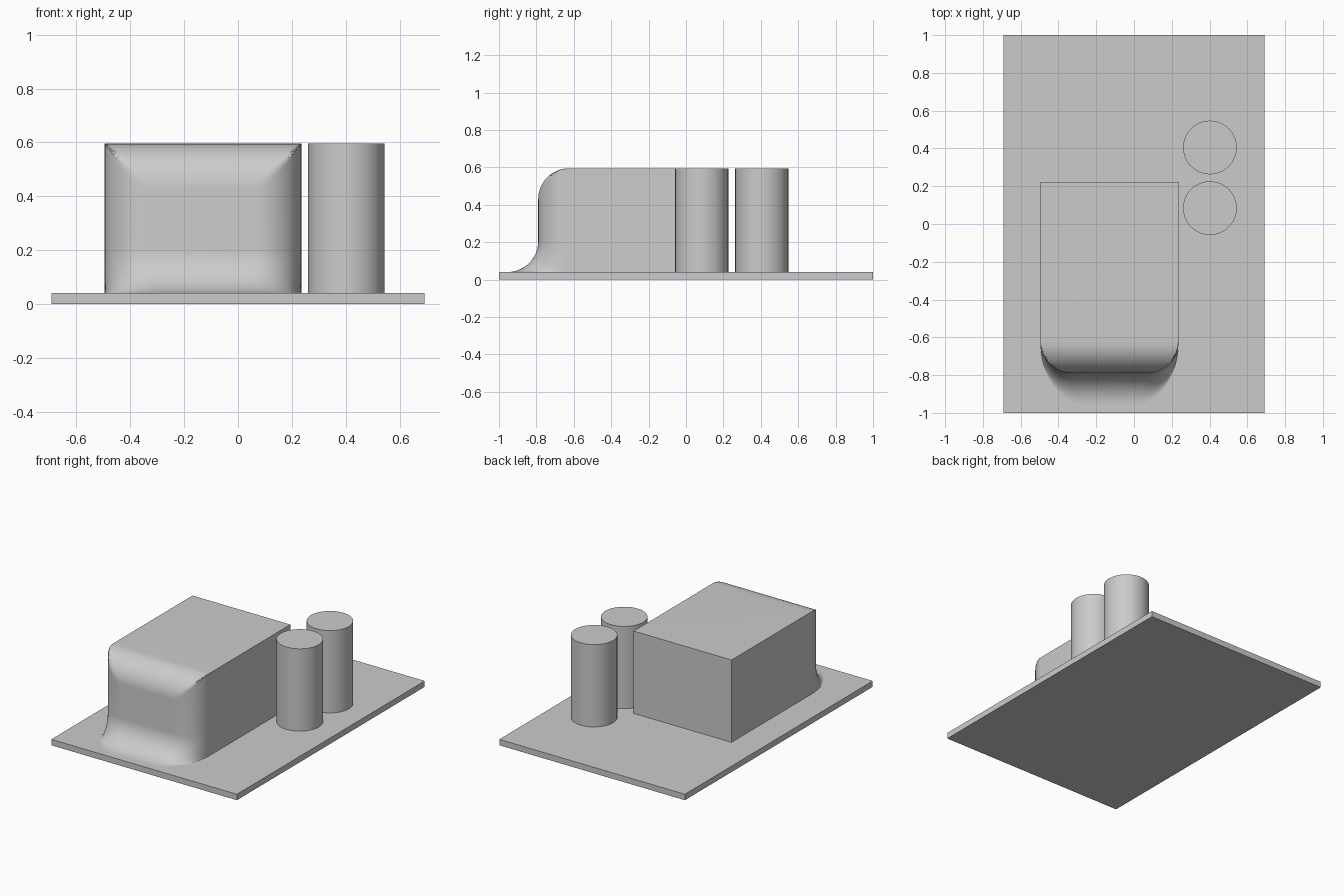
import bpy, bmesh
from math import sin, cos, pi

cube = bpy.data.objects.get("Cube")
if cube:
    bpy.data.objects.remove(cube, do_unlink=True)

PLATE_TOP, TOP = 0.04, 0.595
RADIUS, STEPS = 0.165, 16
LEFT, RIGHT, FRONT, BACK = -0.495, 0.235, -0.79, 0.222

grey = bpy.data.materials.new("light_grey")
grey.use_nodes = True
colour = (0.6, 0.6, 0.6, 1)
grey.diffuse_color = colour
grey.node_tree.nodes["Principled BSDF"].inputs["Base Color"].default_value = colour


def finish(obj, name, smooth=False):
    obj.name = name
    obj.data.materials.append(grey)
    if smooth:
        bpy.ops.object.select_all(action='DESELECT')
        obj.select_set(True)
        bpy.context.view_layer.objects.active = obj
        bpy.ops.object.shade_smooth_by_angle(angle=pi / 6)


# Base plate
bpy.ops.mesh.primitive_cube_add(size=1, location=(0, 0, PLATE_TOP / 2))
plate = bpy.context.object
plate.scale = (1.384, 2, PLATE_TOP)
finish(plate, "base_plate")

# Two upright cylinders
for name, y in (("front_cylinder", 0.084), ("back_cylinder", 0.405)):
    bpy.ops.mesh.primitive_cylinder_add(
        vertices=64, radius=0.142, depth=TOP - PLATE_TOP,
        location=(0.402, y, (TOP + PLATE_TOP) / 2))
    finish(bpy.context.object, name, smooth=True)


# Rounded block: horizontal outlines lofted from the flared foot to the top
def outline(z, flare, front_limit):
    a = RADIUS + 0.4 * flare
    b = RADIUS + flare
    arc = [(a * (1 - cos(k * pi / 2 / STEPS)),
            max(FRONT + RADIUS - b * sin(k * pi / 2 / STEPS), front_limit))
           for k in range(STEPS + 1)]
    points = [(LEFT, BACK)] + [(LEFT + x, y) for x, y in arc]
    points += [(RIGHT - x, y) for x, y in reversed(arc)] + [(RIGHT, BACK)]
    return [(x, y, z) for x, y in points]


angles = [k * pi / 2 / STEPS for k in range(STEPS + 1)]
rows = [outline(PLATE_TOP + RADIUS * (1 - cos(t)), RADIUS * (1 - sin(t)), -1)
        for t in angles]
rows += [outline(TOP - RADIUS * (1 - sin(t)), 0, FRONT + RADIUS * (1 - cos(t)))
         for t in angles]

bm = bmesh.new()
rings = [[bm.verts.new(p) for p in row] for row in rows]
for low, high in zip(rings, rings[1:]):
    for j in range(len(low)):
        k = (j + 1) % len(low)
        bm.faces.new((low[j], low[k], high[k], high[j]))
bm.faces.new(rings[-1])
bm.faces.new(list(reversed(rings[0])))
mesh = bpy.data.meshes.new("rounded_block")
bm.to_mesh(mesh)
bm.free()
block = bpy.data.objects.new("rounded_block", mesh)
bpy.context.collection.objects.link(block)
finish(block, "rounded_block", smooth=True)
